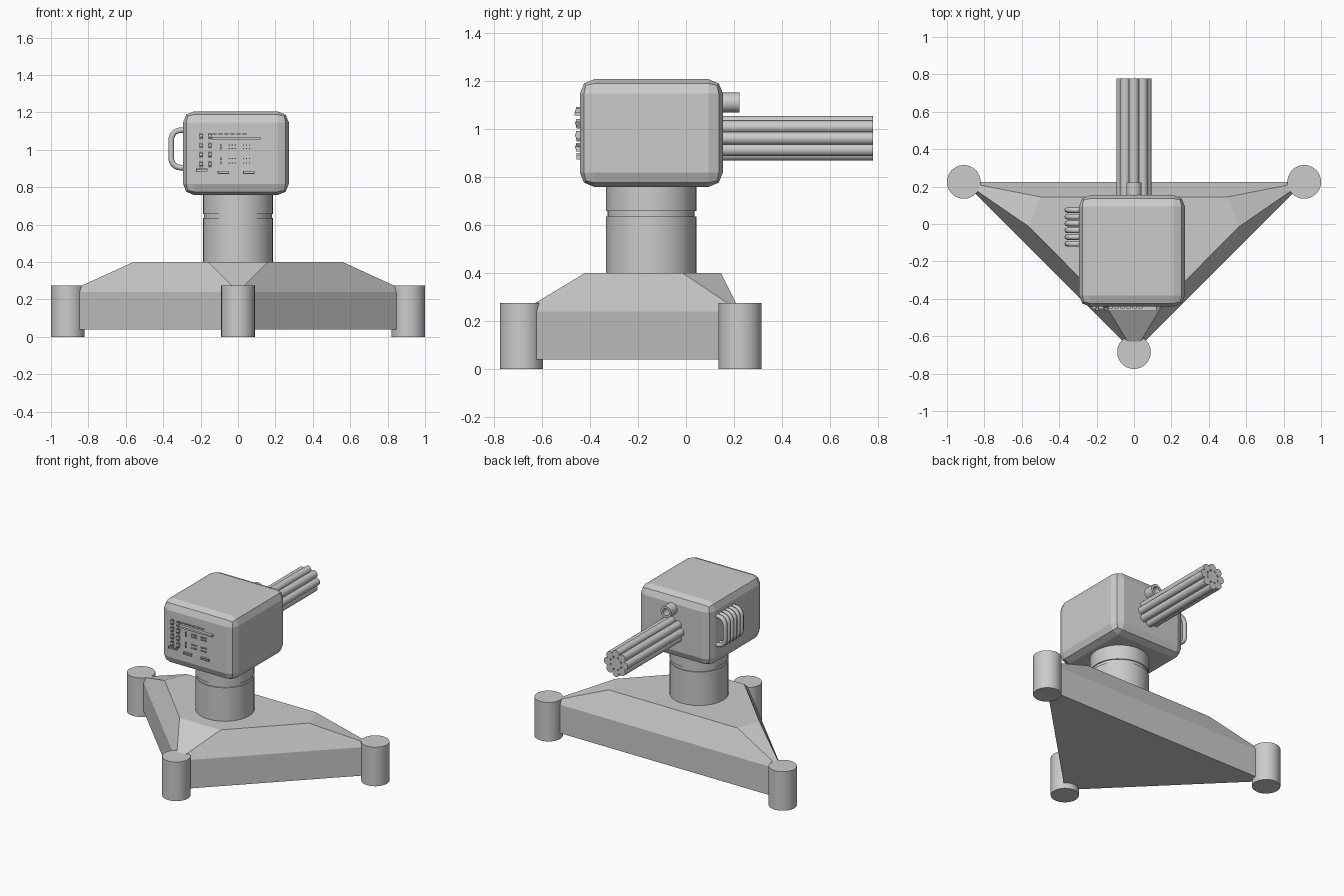
import bpy, bmesh, math
from mathutils import Matrix, Vector

if "Cube" in bpy.data.objects:
    bpy.data.objects.remove(bpy.data.objects["Cube"])


def finish(bm, name, smooth=False):
    bmesh.ops.recalc_face_normals(bm, faces=bm.faces)
    me = bpy.data.meshes.new(name)
    bm.to_mesh(me)
    bm.free()
    ob = bpy.data.objects.new(name, me)
    bpy.context.collection.objects.link(ob)
    if smooth:
        bpy.ops.object.select_all(action='DESELECT')
        ob.select_set(True)
        bpy.context.view_layer.objects.active = ob
        bpy.ops.object.shade_smooth_by_angle(angle=math.radians(35))
    return ob


def add_cyl(bm, a, b, r, n=32):
    a, b = Vector(a), Vector(b)
    d = b - a
    m = Matrix.Translation((a + b) / 2) @ d.to_track_quat('Z', 'Y').to_matrix().to_4x4()
    bmesh.ops.create_cone(bm, cap_ends=True, segments=n, radius1=r, radius2=r,
                          depth=d.length, matrix=m)


def add_box(bm, c, s):
    m = Matrix.Translation(c) @ Matrix.Diagonal((*s, 1))
    return bmesh.ops.create_cube(bm, size=1, matrix=m)


def lathe(name, profile, origin, axis='Z', n=32, smooth=True):
    """Closed revolve of (radius, height) points."""
    bm = bmesh.new()
    rings = []
    for k in range(n):
        t = 2 * math.pi * k / n
        ring = []
        for r, h in profile:
            u, v = r * math.cos(t), r * math.sin(t)
            p = (u, v, h) if axis == 'Z' else (u, h, v)
            ring.append(bm.verts.new(Vector(origin) + Vector(p)))
        rings.append(ring)
    for k in range(n):
        p, q = rings[k], rings[(k + 1) % n]
        for i in range(len(profile) - 1):
            bm.faces.new((p[i], p[i + 1], q[i + 1], q[i]))
    bm.faces.new([r[0] for r in rings])
    bm.faces.new([r[-1] for r in rings])
    return finish(bm, name, smooth)


# Three round feet
corners = [(0, -0.685), (0.91, 0.225), (-0.91, 0.225)]
for i, (x, y) in enumerate(corners):
    bm = bmesh.new()
    add_cyl(bm, (x, y, 0), (x, y, 0.274), 0.09, 48)
    finish(bm, f"foot_{i + 1}", True)

# Triangular base with a chamfered, corner-cut top
top = [(-0.16, -0.42), (0.16, -0.42), (0.56, -0.015), (0.5, 0.145), (-0.5, 0.145), (-0.56, -0.015)]
bm = bmesh.new()
low = [bm.verts.new((x, y, 0.04)) for x, y in corners]
mid = [bm.verts.new((x, y, 0.24)) for x, y in corners]
up = [bm.verts.new((x, y, 0.40)) for x, y in top]
bm.faces.new(low)
bm.faces.new(up)
for i in range(3):
    j = (i + 1) % 3
    bm.faces.new((low[i], low[j], mid[j], mid[i]))
    bm.faces.new((mid[i], mid[j], up[2 * j], up[2 * i + 1]))
    bm.faces.new((mid[i], up[2 * i + 1], up[2 * i]))
finish(bm, "tripod_base")

# Swivel column with a groove
lathe("swivel_column", [(0.188, 0.37), (0.188, 0.635), (0.181, 0.635), (0.181, 0.657),
                        (0.188, 0.657), (0.188, 0.80)], (0, -0.145, 0))

# Turret housing
bm = bmesh.new()
add_box(bm, (-0.011, -0.144, 0.982), (0.566, 0.596, 0.448))
bmesh.ops.bevel(bm, geom=bm.edges[:], offset=0.06, segments=2, profile=0.5, affect='EDGES')
finish(bm, "turret_housing")

# Barrel cluster: core and ring of eight
bm = bmesh.new()
add_cyl(bm, (0, 0.10, 0.96), (0, 0.779, 0.96), 0.041, 24)
for k in range(8):
    t = k * math.pi / 4
    x, z = 0.0665 * math.cos(t), 0.96 + 0.0665 * math.sin(t)
    add_cyl(bm, (x, 0.10, z), (x, 0.779, z), 0.0265, 20)
finish(bm, "barrel_cluster", True)

# Hollow sight tube
lathe("sight_tube", [(0.041, 0.10), (0.041, 0.223), (0.024, 0.223), (0.024, 0.165)],
      (0, 0, 1.109), axis='Y', n=24)

# Side loops on the left wall
for k in range(6):
    y = 0.075 - k * 0.0362
    cu = bpy.data.curves.new("side_loop", 'CURVE')
    cu.dimensions = '3D'
    cu.bevel_depth = 0.015
    cu.bevel_resolution = 2
    pts = [(-0.27, 1.105)]
    for zc, a0 in ((1.055, 90), (0.955, 180)):
        for s in range(6):
            a = math.radians(a0 + s * 18)
            pts.append((-0.307 + 0.05 * math.cos(a), zc + 0.05 * math.sin(a)))
    pts.append((-0.27, 0.905))
    sp = cu.splines.new('POLY')
    sp.points.add(len(pts) - 1)
    for p, (x, z) in zip(sp.points, pts):
        p.co = (x, y, z, 1)
    sp.use_smooth = True
    bpy.context.collection.objects.link(bpy.data.objects.new(f"side_loop_{k + 1}", cu))

FACE = -0.442
# Control panel: toggle switches in two columns
bm = bmesh.new()
for x in (-0.197, -0.150):
    for k in range(4):
        z = 1.073 - k * 0.05
        for s in (-1, 1):
            add_box(bm, (x + s * 0.006, FACE - 0.006, z), (0.005, 0.02, 0.034))
        add_cyl(bm, (x - 0.009, FACE - 0.012, z), (x + 0.009, FACE - 0.012, z), 0.009, 12)
finish(bm, "panel_toggles")

# Control panel: long bar with a row of small keys above
bm = bmesh.new()
add_box(bm, (-0.01, FACE - 0.01, 1.062), (0.26, 0.024, 0.012))
for k in range(6):
    add_box(bm, (-0.125 + k * 0.032, FACE - 0.004, 1.086), (0.02, 0.014, 0.007))
finish(bm, "panel_key_row")

# Control panel: indicator dots
bm = bmesh.new()
for z in (1.025, 1.008, 0.953, 0.93):
    add_box(bm, (-0.092, FACE - 0.005, z), (0.006, 0.016, 0.014))
    for x0 in (-0.03, 0.045):
        for s in (-1, 0, 1):
            add_box(bm, (x0 + s * 0.016, FACE - 0.003, z), (0.007, 0.012, 0.006))
finish(bm, "panel_indicators")

# Control panel: bottom slots as small frames
bm = bmesh.new()
for x, z in ((-0.193, 0.892), (-0.078, 0.88), (0.058, 0.88)):
    for s in (-1, 1):
        add_box(bm, (x, FACE - 0.005, z + s * 0.006), (0.062, 0.016, 0.004))
        add_box(bm, (x + s * 0.029, FACE - 0.005, z), (0.004, 0.016, 0.012))
finish(bm, "panel_slots")
